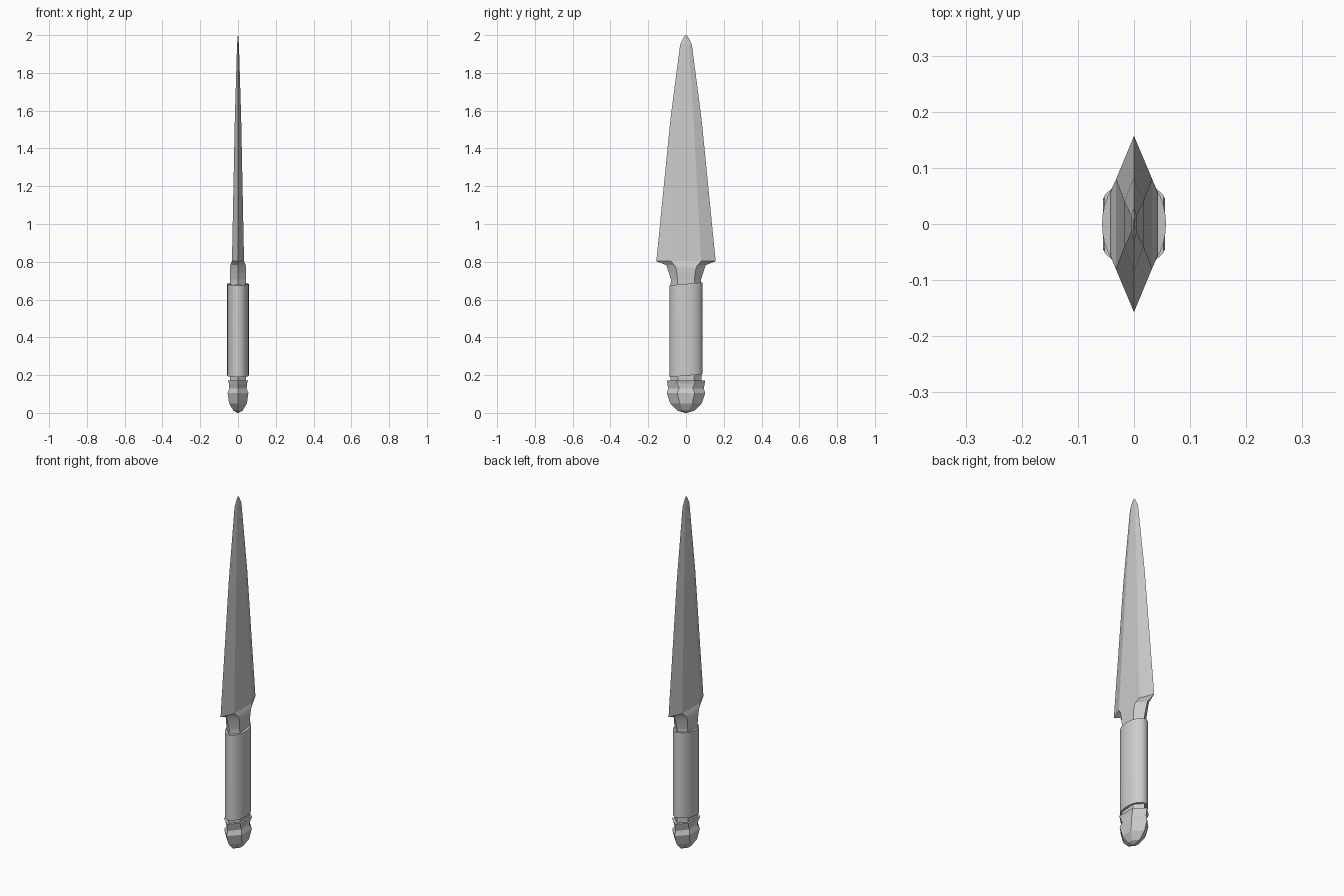
import bpy, bmesh, math

if "Cube" in bpy.data.objects:
    bpy.data.objects.remove(bpy.data.objects["Cube"])


def finish(bm, name):
    bmesh.ops.recalc_face_normals(bm, faces=bm.faces)
    mesh = bpy.data.meshes.new(name)
    bm.to_mesh(mesh)
    bm.free()
    obj = bpy.data.objects.new(name, mesh)
    bpy.context.collection.objects.link(obj)
    return obj


def loft(name, rings):
    bm = bmesh.new()
    loops = [[bm.verts.new(p) for p in ring] for ring in rings]
    for a, b in zip(loops, loops[1:]):
        n = len(a)
        for i in range(n):
            bm.faces.new((a[i], a[(i + 1) % n], b[(i + 1) % n], b[i]))
    bm.faces.new(loops[0])
    bm.faces.new(loops[-1])
    return finish(bm, name)


# Six-sided section: half thickness, edge half width, flat half width
def hexagon(z, thick, edge, flat):
    return [(0, -edge, z), (thick, -flat, z), (thick, flat, z),
            (0, edge, z), (-thick, flat, z), (-thick, -flat, z)]


# Blade with flared shoulders, bevelled edges and a narrow neck
blade = [(0.66, .042, .082, .042), (0.705, .042, .080, .045),
         (0.74, .043, .090, .048), (0.77, .043, .100, .054),
         (0.783, .040, .105, .062), (0.803, .032, .157, .080),
         (1.55, .017, .083, .040), (1.95, .005, .031, .015),
         (1.985, .002, .014, .007), (2.0, .001, .003, .0015)]
loft("blade", [hexagon(*r) for r in blade])

# Inner core running through the grip
loft("grip_core", [hexagon(z, .043, .082, .042) for z in (0.15, 0.68)])

# Faceted pommel with a pinched waist
pommel = [(0.0, .003, .006, .003), (0.012, .024, .045, .014),
          (0.05, .047, .083, .033), (0.105, .055, .102, .046),
          (0.13, .046, .094, .036), (0.155, .048, .099, .046),
          (0.172, .053, .100, .051)]
loft("pommel", [hexagon(*r) for r in pommel])

# Smooth oval grip wrap with slightly slanted ends
N = 32
rings = []
for z in (0.197, 0.683):
    ring = []
    for i in range(N):
        t = 2 * math.pi * i / N
        y = 0.087 * math.sin(t)
        ring.append((0.057 * math.cos(t), y, z + 0.09 * y))
    rings.append(ring)
grip = loft("grip", rings)
bpy.context.view_layer.objects.active = grip
grip.select_set(True)
bpy.ops.object.shade_smooth_by_angle(angle=math.radians(35))
